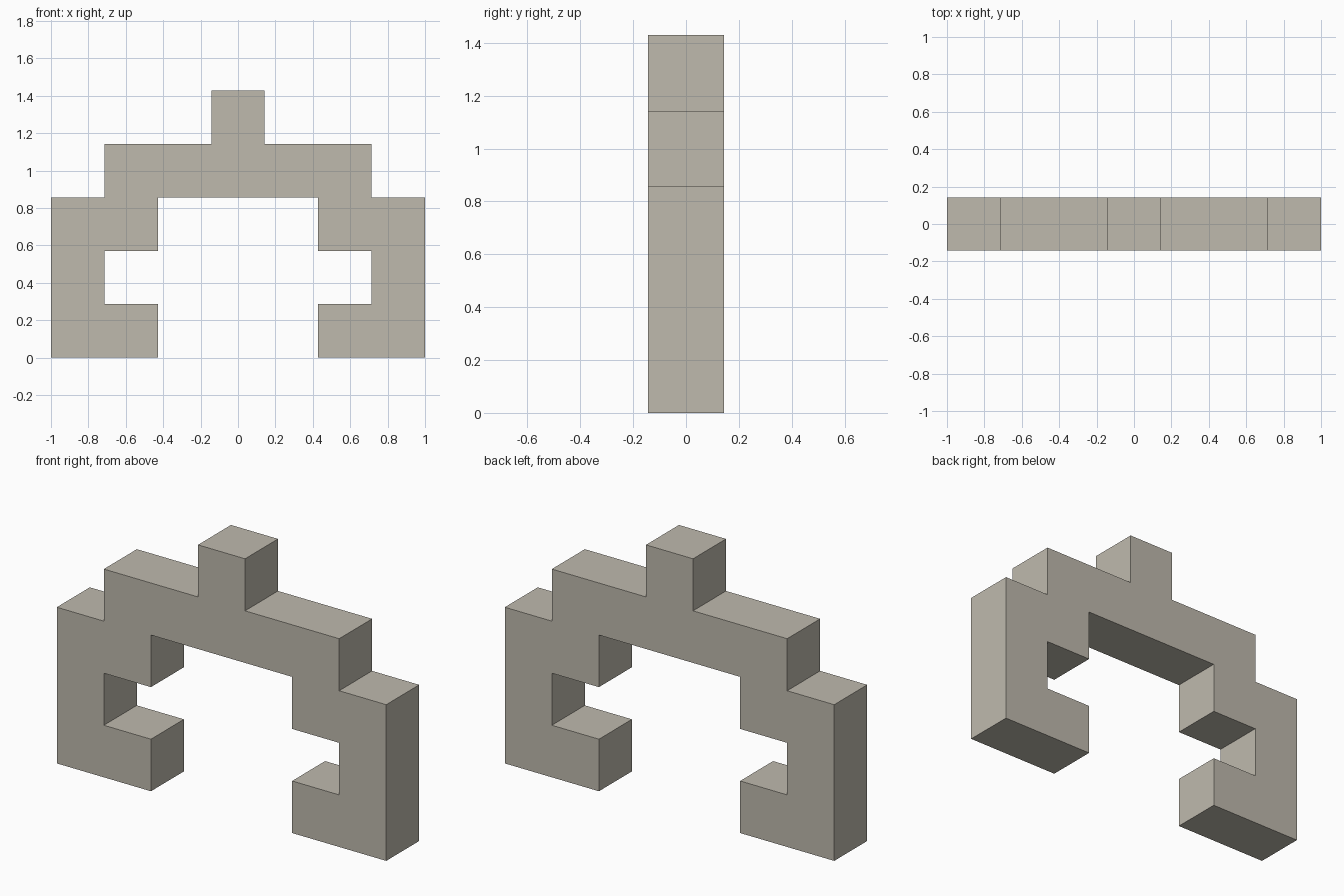
import bpy
import bmesh

cube = bpy.data.objects.get("Cube")
if cube:
    bpy.data.objects.remove(cube, do_unlink=True)

UNIT = 2 / 7  # the arch is seven blocks wide

# Warm grey stone
stone = bpy.data.materials.new("warm_grey_stone")
stone.use_nodes = True
colour = (0.52, 0.49, 0.42, 1)
stone.diffuse_color = colour
stone.node_tree.nodes["Principled BSDF"].inputs["Base Color"].default_value = colour

# Left half of the outline in block units, from the top knob round to the underside
half = [(0.5, 5), (0.5, 4), (2.5, 4), (2.5, 3), (3.5, 3), (3.5, 0),
        (1.5, 0), (1.5, 1), (2.5, 1), (2.5, 2), (1.5, 2), (1.5, 3)]
outline = half + [(-x, z) for x, z in reversed(half)]

# Stepped arch: mirrored outline extruded one block deep
bm = bmesh.new()
front = bm.faces.new([bm.verts.new((x * UNIT, -UNIT / 2, z * UNIT)) for x, z in outline])
back = bmesh.ops.extrude_face_region(bm, geom=[front], use_keep_orig=True)
back_verts = [v for v in back["geom"] if isinstance(v, bmesh.types.BMVert)]
bmesh.ops.translate(bm, verts=back_verts, vec=(0, UNIT, 0))
bmesh.ops.recalc_face_normals(bm, faces=bm.faces)

mesh = bpy.data.meshes.new("stepped_arch")
bm.to_mesh(mesh)
bm.free()
mesh.materials.append(stone)
arch = bpy.data.objects.new("stepped_arch", mesh)
bpy.context.collection.objects.link(arch)
